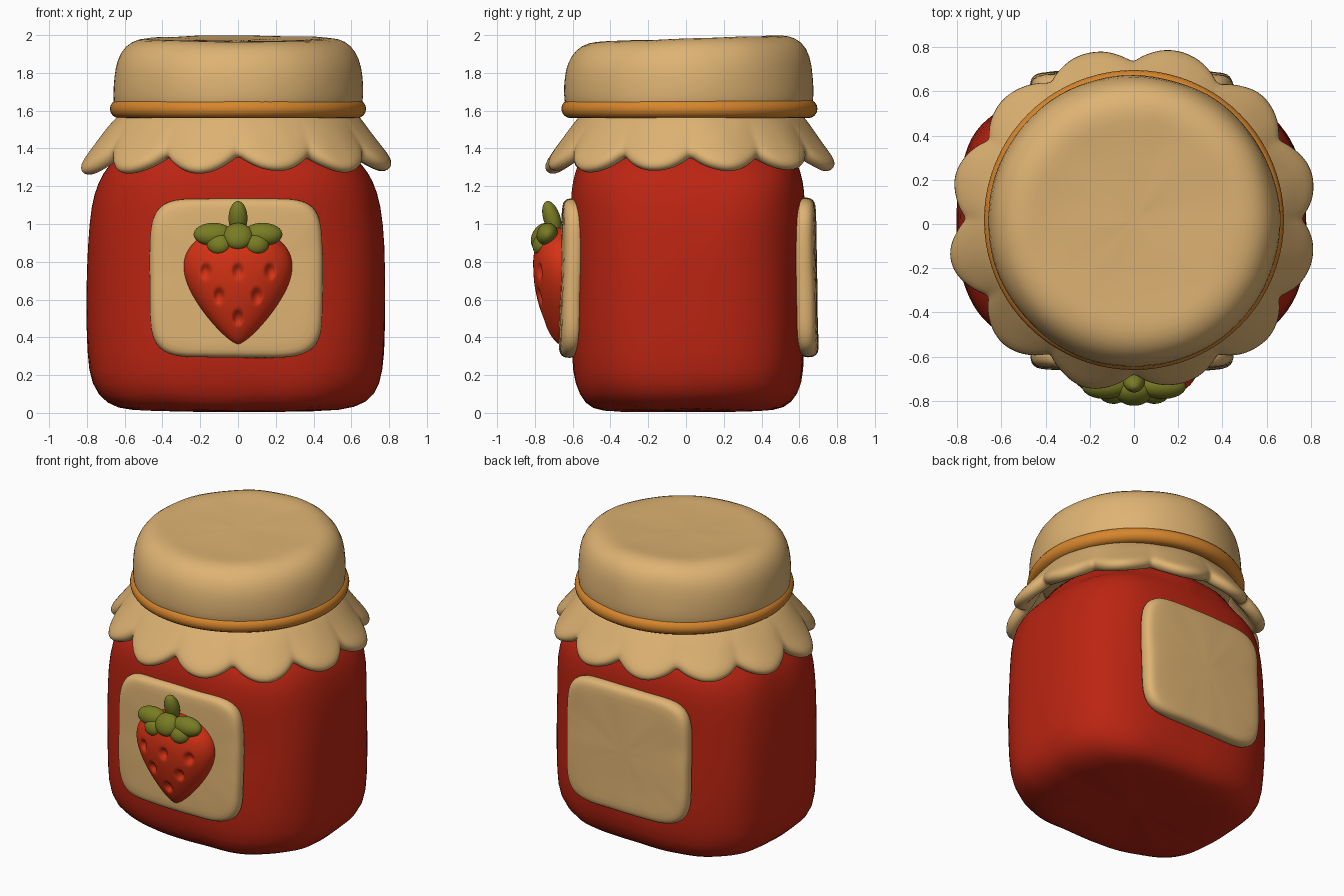
import bpy, bmesh, math, random
from mathutils import Vector, noise

random.seed(4)
if "Cube" in bpy.data.objects:
    bpy.data.objects.remove(bpy.data.objects["Cube"], do_unlink=True)


def material(name, rgb):
    m = bpy.data.materials.new(name)
    m.use_nodes = True
    m.diffuse_color = (*rgb, 1)
    m.node_tree.nodes["Principled BSDF"].inputs["Base Color"].default_value = (*rgb, 1)
    return m


JAM = material("jam red", (0.50, 0.018, 0.006))
CLOTH = material("tan cloth", (0.73, 0.45, 0.17))
BAND = material("orange band", (0.68, 0.24, 0.026))
BERRY = material("berry red", (0.68, 0.032, 0.007))
LEAF = material("leaf green", (0.19, 0.20, 0.017))


def outline(a, b, n, count):
    """Superellipse outline as (u, v) pairs."""
    pts = []
    for i in range(count):
        t = 2 * math.pi * i / count
        c, s = math.cos(t), math.sin(t)
        k = (abs(c) ** n + abs(s) ** n) ** (-1 / n)
        pts.append((a * c * k, b * s * k))
    return pts


def loft(name, rings, mat, loop=False, bump=0.0, levels=0):
    """Skin a list of rings, capped at both ends or joined into a loop."""
    bm = bmesh.new()
    rows = []
    for ring in rings:
        row = []
        for p in ring:
            p = Vector(p)
            p += bump * noise.noise_vector(p * 3.5) + bump * 0.4 * noise.noise_vector(p * 9)
            row.append(bm.verts.new(p))
        rows.append(row)
    pairs = list(zip(rows, rows[1:])) + ([(rows[-1], rows[0])] if loop else [])
    for lo, hi in pairs:
        for i in range(len(lo)):
            j = (i + 1) % len(lo)
            bm.faces.new((lo[i], lo[j], hi[j], hi[i]))
    if not loop:
        bm.faces.new(rows[0][::-1])
        bm.faces.new(rows[-1])
    bmesh.ops.recalc_face_normals(bm, faces=bm.faces)
    me = bpy.data.meshes.new(name)
    bm.to_mesh(me)
    bm.free()
    me.polygons.foreach_set("use_smooth", [True] * len(me.polygons))
    me.materials.append(mat)
    ob = bpy.data.objects.new(name, me)
    bpy.context.collection.objects.link(ob)
    if levels:
        sub = ob.modifiers.new("smooth", "SUBSURF")
        sub.levels = sub.render_levels = levels
    return ob


# Jar body: rounded square section, narrowing to the neck (half x, half y, z)
body = [(0.05, 0.04, 0.01), (0.35, 0.28, 0.01), (0.56, 0.46, 0.01), (0.69, 0.55, 0.05),
        (0.765, 0.60, 0.15), (0.785, 0.615, 0.3), (0.79, 0.61, 0.6), (0.785, 0.61, 0.9),
        (0.765, 0.62, 1.1), (0.73, 0.61, 1.23), (0.67, 0.58, 1.32), (0.60, 0.55, 1.38),
        (0.57, 0.55, 1.5)]
loft("jar_body", [[(x - 0.01, y + 0.01, z) for x, y in outline(a, b, 3 if z < 1.35 else 2.3, 64)]
                  for a, b, z in body], JAM, bump=0.012, levels=1)

# Cloth lid cover: rounded puck with a shallow dished, slightly tilted top
lid = [(0.05, 1.56), (0.60, 1.56), (0.655, 1.60), (0.665, 1.68), (0.66, 1.78), (0.645, 1.87),
       (0.60, 1.945), (0.53, 1.98), (0.46, 1.983), (0.38, 1.975), (0.2, 1.972), (0.04, 1.972)]
loft("lid_cover", [[(x, y + 0.012, z + (0.03 * y if z > 1.8 else 0)) for x, y in outline(r, r, 2, 48)]
                   for r, z in lid], CLOTH, bump=0.008, levels=1)

# Band tied round the cover
bpy.ops.mesh.primitive_torus_add(major_radius=0.628, minor_radius=0.05, major_segments=80,
                                 minor_segments=16, location=(0, 0.018, 1.61))
band = bpy.context.object
band.name = "band"
band.data.materials.append(BAND)
bpy.ops.object.shade_smooth_by_angle()

# Scalloped frill: closed thick profile (radius, z, flare), twelve lobes
LOBES, STEPS = 12, 14
frill = [(0.60, 1.60, 0), (0.645, 1.55, 0.1), (0.68, 1.51, 0.35), (0.72, 1.46, 0.7),
         (0.755, 1.42, 1), (0.765, 1.385, 1), (0.75, 1.36, 1), (0.71, 1.352, 1),
         (0.675, 1.38, 1), (0.65, 1.43, 0.8), (0.60, 1.50, 0.3), (0.57, 1.56, 0)]
size = [random.uniform(0.8, 1.15) for _ in range(LOBES)]
rings = []
for r, z, w in frill:
    ring = []
    for i in range(LOBES * STEPS):
        t = 2 * math.pi * i / (LOBES * STEPS)
        c = abs(math.sin(t * LOBES / 2)) ** 0.85 * size[i // STEPS]
        rad = r + w * (0.085 * c - 0.02)
        ring.append((rad * 1.02 * math.cos(t), rad * 0.95 * math.sin(t) + 0.025, z - w * 0.085 * c))
    rings.append(ring)
loft("frill", rings, CLOTH, loop=True, bump=0.008, levels=1)

# Front and back labels: soft-edged rounded plates, gently curved
plate = [(0.06, 0.0), (0.42, 0.0), (0.45, 0.015), (0.46, 0.045), (0.455, 0.08), (0.435, 0.1),
         (0.39, 0.105), (0.25, 0.105), (0.05, 0.105)]
for name, side, inner in (("front_label", -1, 0.56), ("back_label", 1, 0.59)):
    rings = []
    for s, d in plate:
        rings.append([(u - 0.01, side * (inner + d - 0.02 * v - 0.08 * u * u), 0.715 + v)
                      for u, v in outline(s, s * 0.92, 6, 64)])
    loft(name, rings, CLOTH, bump=0.006, levels=1)

# Strawberry with pressed seed pits
pits = [(-0.17, 0.75), (0, 0.75), (0.17, 0.75), (-0.1, 0.62), (0.1, 0.62), (0, 0.505)]
rings = []
for i in range(1, 72):
    t = (1 - math.cos(math.pi * i / 72)) / 2
    f = math.sin(math.pi * t ** 1.73) ** 0.42
    z = 0.36 + 0.62 * t
    ring = []
    for x, y in outline(0.287 * f, 0.155 * f ** 0.7, 2, 160):
        if y < 0:
            for px, pz in pits:
                d = ((x - px) / 0.024) ** 2 + ((z - pz) / 0.034) ** 2
                y += 0.028 * math.exp(-d * d)
        ring.append((x, y - 0.655, z))
    rings.append(ring)
loft("strawberry", rings, BERRY)


def blob(name, loc, radii, rot):
    """Smooth ellipsoid leaf or stalk."""
    bpy.ops.mesh.primitive_uv_sphere_add(segments=32, ring_count=20, location=loc, rotation=rot)
    ob = bpy.context.object
    ob.name = name
    ob.scale = radii
    ob.data.materials.append(LEAF)
    bpy.ops.object.shade_smooth_by_angle()


# Leaf cap and stalk
for side, word in ((-1, "right"), (1, "left")):
    blob(word + "_leaf", (side * 0.13, -0.735, 0.945), (0.105, 0.055, 0.062), (-0.4, 0, 0))
    blob(word + "_lower_leaf", (side * 0.1, -0.765, 0.895), (0.065, 0.045, 0.058), (-0.4, 0, side * 0.2))
blob("middle_leaf", (0, -0.765, 0.935), (0.08, 0.05, 0.075), (-0.5, 0, 0))
blob("stalk", (0, -0.71, 1.03), (0.05, 0.045, 0.095), (0.3, 0, 0))
